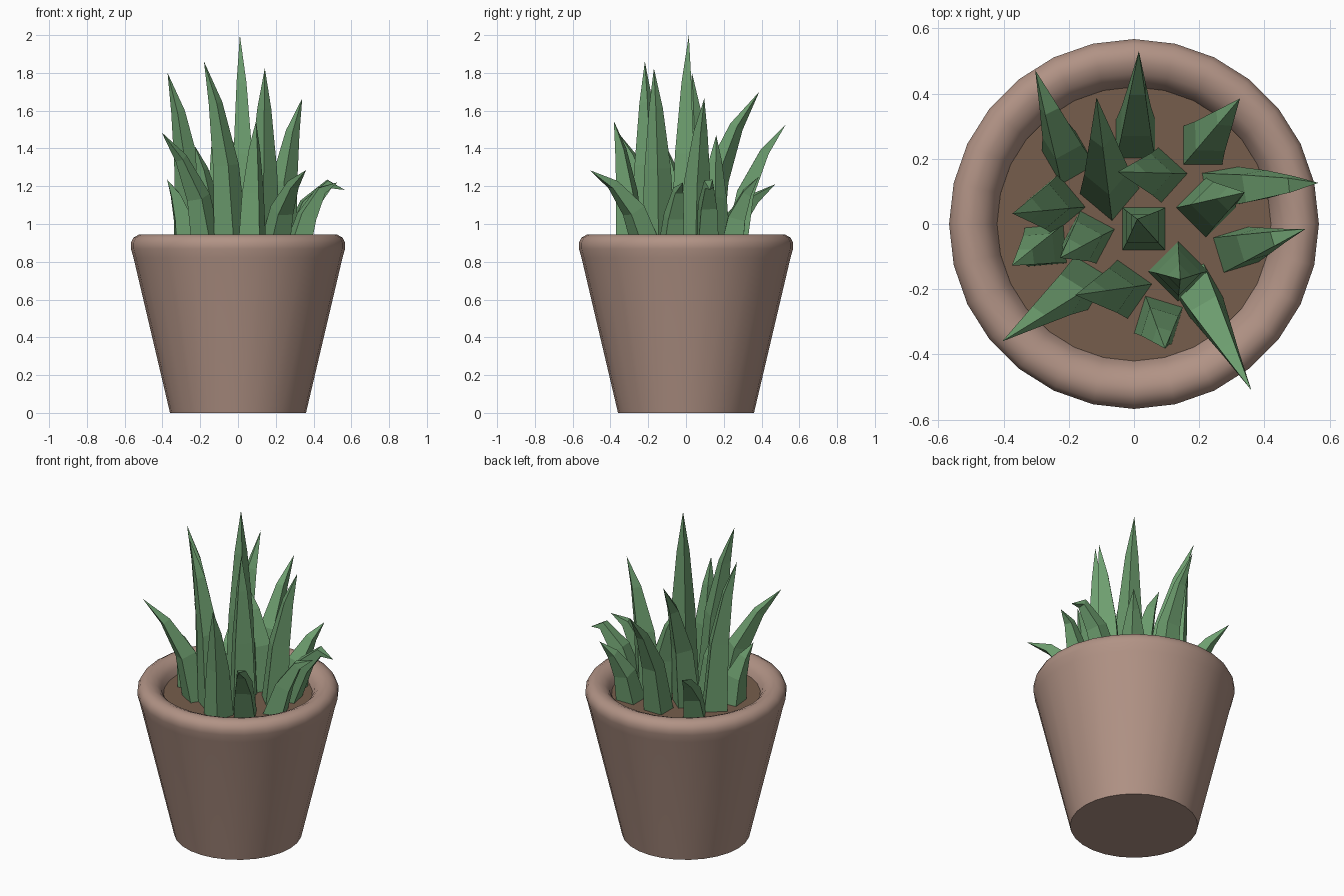
import bpy, bmesh, math
from mathutils import Vector

if "Cube" in bpy.data.objects:
    bpy.data.objects.remove(bpy.data.objects["Cube"])

SIDES = 28
SOIL_Z = 0.87


def material(name, rgb):
    m = bpy.data.materials.new(name)
    m.diffuse_color = (*rgb, 1)
    m.use_nodes = True
    m.node_tree.nodes["Principled BSDF"].inputs["Base Color"].default_value = m.diffuse_color
    return m


def make_object(name, bm, mat, smooth=False):
    bmesh.ops.recalc_face_normals(bm, faces=bm.faces)
    me = bpy.data.meshes.new(name)
    bm.to_mesh(me)
    bm.free()
    me.materials.append(mat)
    ob = bpy.data.objects.new(name, me)
    bpy.context.collection.objects.link(ob)
    if smooth:
        bpy.ops.object.select_all(action='DESELECT')
        bpy.context.view_layer.objects.active = ob
        ob.select_set(True)
        bpy.ops.object.shade_smooth_by_angle(angle=math.radians(50))
    return ob


def bridge(bm, a, b):
    n = len(a)
    for i in range(n):
        bm.faces.new((a[i], a[(i + 1) % n], b[(i + 1) % n], b[i]))


clay = material("clay", (0.44, 0.29, 0.235))
earth = material("earth", (0.18, 0.11, 0.072))
green = material("leaf green", (0.155, 0.345, 0.16))

# Pot: turned profile (radius, height) with a rounded rim
profile = [(0.36, 0), (0.553, 0.82), (0.567, 0.87), (0.567, 0.9), (0.553, 0.928),
           (0.525, 0.944), (0.495, 0.945), (0.46, 0.93), (0.435, 0.905), (0.418, 0.86)]
bm = bmesh.new()
rings = []
for r, z in profile:
    rings.append([bm.verts.new((r * math.cos(2 * math.pi * i / SIDES),
                                r * math.sin(2 * math.pi * i / SIDES), z))
                  for i in range(SIDES)])
for a, b in zip(rings, rings[1:]):
    bridge(bm, a, b)
bm.faces.new(rings[0])
make_object("pot", bm, clay, True)

# Soil disc
bm = bmesh.new()
bmesh.ops.create_circle(bm, cap_ends=True, segments=SIDES, radius=0.42)
for v in bm.verts:
    v.co.z = SOIL_Z
make_object("soil", bm, earth)


# Leaf: four-sided spike, upright at the base and leaning out to its tip
def leaf(name, bx, by, tx, ty, tz, turn, width=0.092, bend=((0.45, 0.2), (0.78, 0.58))):
    base, tip = Vector((bx, by, SOIL_Z - 0.01)), Vector((tx, ty, tz))
    stations = [(0, 0, 1.0)] + [(h, s, k) for (h, s), k in zip(bend, (0.76, 0.4))]
    centres = [Vector((bx + (tx - bx) * s, by + (ty - by) * s, base.z + (tz - base.z) * h))
               for h, s, k in stations]
    path = centres + [tip]
    bm = bmesh.new()
    rings = []
    for i, (c, st) in enumerate(zip(centres, stations)):
        # tilt each section to follow the leaf
        d = Vector((0, 0, 1)) if i == 0 else (path[i + 1] - path[i - 1]).normalized()
        q = Vector((0, 0, 1)).rotation_difference(d)
        ring = []
        for j in range(4):
            a = math.radians(turn + 45 + 90 * j)
            p = Vector((math.cos(a), math.sin(a), 0)) * width * st[2]
            ring.append(bm.verts.new(c + q @ p))
        rings.append(ring)
    for a, b in zip(rings, rings[1:]):
        bridge(bm, a, b)
    top = bm.verts.new(tip)
    for j in range(4):
        bm.faces.new((rings[-1][j], rings[-1][(j + 1) % 4], top))
    bm.faces.new(rings[0])
    make_object(name, bm, green)


# base x, y, tip x, y, z, turn in degrees
leaves = [
    (0.03, -0.015, 0.01, 0.015, 2.0, 0),
    (0.005, 0.26, 0.015, 0.53, 1.53, 0),
    (0.21, 0.24, 0.325, 0.385, 1.25, 0),
    (-0.2, 0.2, -0.303, 0.472, 1.21, 30),
    (-0.075, 0.1, -0.115, 0.388, 1.7, -40),
    (0.08, 0.15, -0.05, 0.16, 1.47, 48),
    (0.22, 0.05, 0.34, 0.097, 1.665, 45),
    (0.135, -0.145, 0.142, -0.17, 1.825, 45),
    (0.075, -0.295, 0.095, -0.382, 1.545, -17),
    (-0.035, -0.2, -0.18, -0.218, 1.86, -35),
    (-0.16, -0.18, -0.404, -0.36, 1.485, -31),
    (-0.14, -0.04, -0.227, -0.104, 1.41, -28),
    (-0.27, -0.065, -0.375, -0.128, 1.235, 5),
    (-0.24, 0.06, -0.373, 0.032, 1.8, -50),
]
for i, spec in enumerate(leaves):
    leaf(f"leaf_{i + 1}", *spec, width=0.085 if spec[4] < 1.6 else 0.092)

# Short drooping outer leaves
leaf("drooping_leaf_1", 0.27, 0.11, 0.566, 0.126, 1.18, 10, 0.08, ((0.75, 0.35), (1.1, 0.72)))
leaf("drooping_leaf_2", 0.31, -0.08, 0.526, -0.015, 1.22, 17, 0.08, ((0.5, 0.25), (0.88, 0.6)))
leaf("drooping_leaf_3", 0.19, -0.2, 0.36, -0.51, 1.285, 30, 0.085, ((0.5, 0.25), (0.82, 0.6)))
